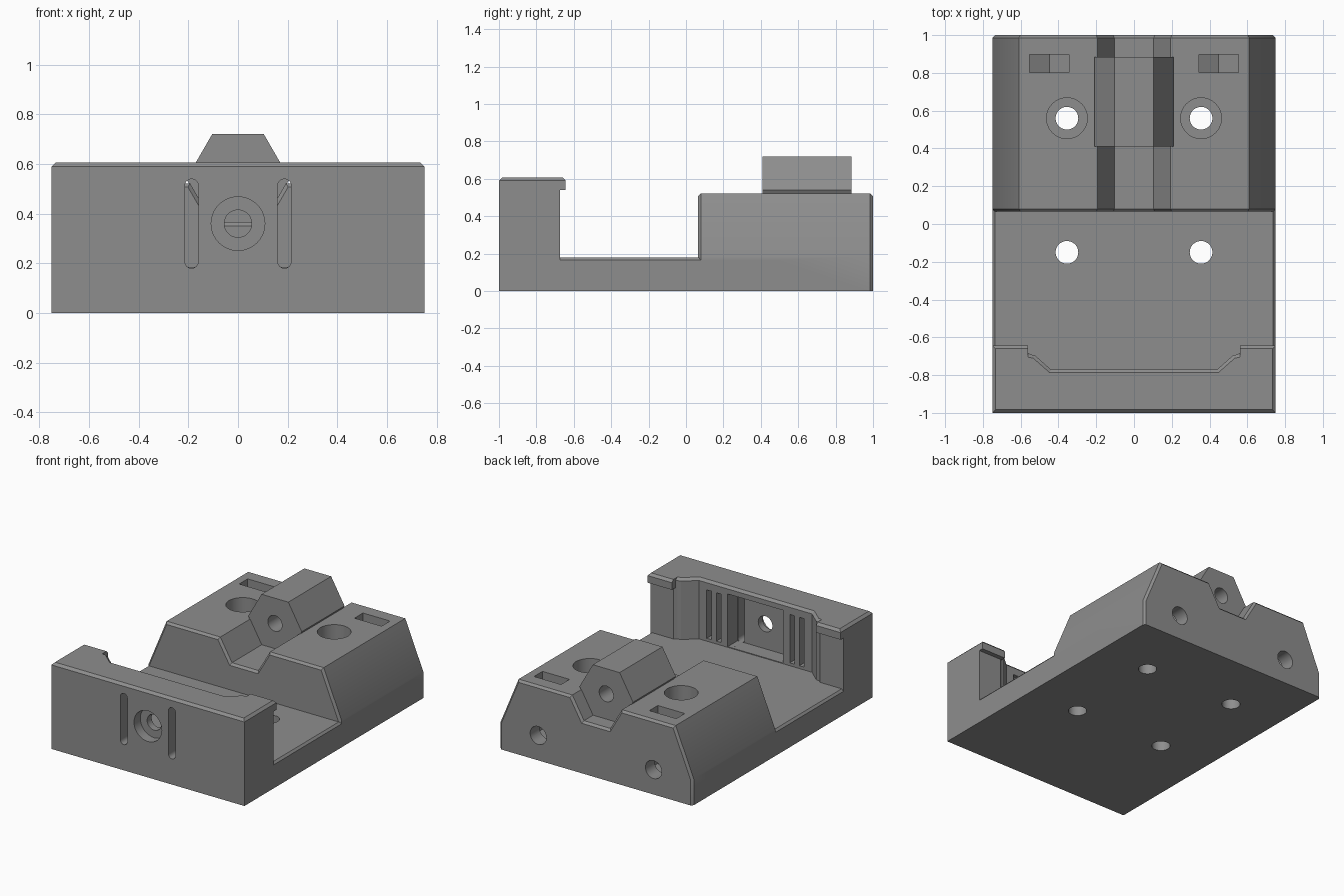
import bpy, bmesh, math
from mathutils import Vector

if "Cube" in bpy.data.objects:
    bpy.data.objects.remove(bpy.data.objects["Cube"])

grey = bpy.data.materials.new("mid_grey")
grey.diffuse_color = (0.27, 0.27, 0.27, 1)
grey.use_nodes = True
grey.node_tree.nodes["Principled BSDF"].inputs["Base Color"].default_value = grey.diffuse_color


def prism(name, pts, axis, a, b, bevel=None, width=0.015):
    """Extrude a closed 2D outline along an axis; chamfer edges chosen by a rule."""
    place = {'Y': lambda p, t: (p[0], t, p[1]),
             'Z': lambda p, t: (p[0], p[1], t)}[axis]
    bm = bmesh.new()
    low = [bm.verts.new(place(p, a)) for p in pts]
    high = [bm.verts.new(place(p, b)) for p in pts]
    n = len(pts)
    bm.faces.new(low)
    bm.faces.new(high)
    for i in range(n):
        j = (i + 1) % n
        bm.faces.new((low[i], low[j], high[j], high[i]))
    bmesh.ops.recalc_face_normals(bm, faces=bm.faces)
    if bevel:
        edges = [e for e in bm.edges if bevel(e.verts[0].co, e.verts[1].co)]
        bmesh.ops.bevel(bm, geom=edges, offset=width, segments=1,
                        profile=0.5, affect='EDGES')
        bmesh.ops.recalc_face_normals(bm, faces=bm.faces)
    me = bpy.data.meshes.new(name)
    bm.to_mesh(me)
    bm.free()
    me.materials.append(grey)
    ob = bpy.data.objects.new(name, me)
    bpy.context.collection.objects.link(ob)
    return ob


def box(name, x0, x1, y0, y1, z0, z1, **kw):
    return prism(name, [(x0, y0), (x1, y0), (x1, y1), (x0, y1)], 'Z', z0, z1, **kw)


def rod(name, u, v, r, axis, a, b, n=40):
    pts = [(u + r * math.cos(2 * math.pi * i / n), v + r * math.sin(2 * math.pi * i / n))
           for i in range(n)]
    return prism(name, pts, axis, a, b)


def combine(target, tool, op):
    mod = target.modifiers.new("bool", 'BOOLEAN')
    mod.operation, mod.object, mod.solver = op, tool, 'EXACT'
    bpy.context.view_layer.objects.active = target
    bpy.ops.object.modifier_apply(modifier=mod.name)
    bpy.data.objects.remove(tool)


def mirror_x(right):
    """Full outline from its right half, listed bottom to top."""
    return right + [(-x, y) for x, y in reversed(right)]


def same(i, value):
    return lambda p, q: abs(p[i] - value) < 1e-4 and abs(q[i] - value) < 1e-4


# Base plate with chamfered long edges
body = prism("body", mirror_x([(0.75, 0), (0.75, 0.165), (0.737, 0.18)]), 'Y', -0.9, 0.5)

# Rear block with hexagonal groove, chamfered front and back rims
def block_rim(p, q):
    on_end = same(1, 0.065)(p, q) or same(1, 1.0)(p, q)
    return on_end and max(p.z, q.z) > 0.01

block = prism("block", mirror_x([(0.75, 0), (0.75, 0.185), (0.61, 0.522),
                                 (0.193, 0.522), (0.1025, 0.366)]),
              'Y', 0.065, 1.0, bevel=block_rim)
combine(body, block, 'UNION')

# Hexagonal tongue seated in the groove
R = 0.208
tongue = prism("tongue", [(R * math.cos(i * math.pi / 3), 0.54 + R * math.sin(i * math.pi / 3))
                          for i in range(6)], 'Y', 0.41, 0.885)
combine(body, tongue, 'UNION')

# Front wall with a shallow recess on the inner side
wall_plan = mirror_x([(0.75, -1), (0.75, -0.675), (0.57, -0.675), (0.55, -0.69),
                      (0.525, -0.695), (0.44, -0.77)])
wall = prism("wall", wall_plan, 'Z', 0, 0.607, bevel=same(2, 0.607), width=0.017)
combine(body, wall, 'UNION')

# Overhanging lips at both ends of the wall
for s in (-1, 1):
    def lip_rim(p, q, s=s):
        return same(2, 0.607)(p, q) and (same(1, -0.643)(p, q) or same(0, s * 0.75)(p, q))
    x0, x1 = sorted((s * 0.56, s * 0.75))
    lip = box("lip", x0, x1, -0.9, -0.643, 0.54, 0.607, bevel=lip_rim, width=0.017)
    combine(body, lip, 'UNION')

cuts = []
# Pocket, screw hole and counterbore in the front wall
cuts.append(box("panel_pocket", -0.215, 0.215, -0.88, -0.70, 0.185, 0.555))
cuts.append(rod("wall_hole", 0, 0.36, 0.055, 'Y', -1.1, -0.7))
cuts.append(rod("wall_counterbore", 0, 0.36, 0.108, 'Y', -1.1, -0.93))
# Screw hole through the tongue
cuts.append(rod("tongue_hole", 0, 0.543, 0.055, 'Y', 0.3, 1.0))

for s in (-1, 1):
    # Rounded vertical slots through the wall
    arc = [(s * 0.187 + 0.027 * math.cos(a), 0.513 + 0.027 * math.sin(a))
           for a in [math.pi * i / 8 for i in range(9)]]
    arc += [(2 * s * 0.187 - x, 0.72 - z) for x, z in arc]
    cuts.append(prism("wall_slot", arc, 'Y', -1.1, -0.8))
    # Grooves beside the pocket
    for x in (0.285, 0.36):
        cuts.append(box("rib_groove", s * x - 0.018, s * x + 0.018, -0.83, -0.7, 0.2, 0.54))
    # Mounting holes and counterbores
    for y in (-0.15, 0.56):
        cuts.append(rod("mount_hole", s * 0.355, y, 0.06, 'Z', -0.1, 0.7))
    cuts.append(rod("mount_counterbore", s * 0.355, 0.56, 0.108, 'Z', 0.2, 0.7))
    # Back screw holes with nut pockets
    c = s * 0.448
    cuts.append(rod("back_hole", c, 0.175, 0.063, 'Y', 0.71, 1.1))
    cuts.append(prism("nut_pocket", [(c - 0.105, 0.6), (c - 0.105, 0.115), (c, 0.055),
                                     (c + 0.105, 0.115), (c + 0.105, 0.6)], 'Y', 0.803, 0.897))
for c in cuts:
    combine(body, c, 'DIFFERENCE')

body.name = "mount_body"
for o in bpy.context.selected_objects:
    o.select_set(False)
body.select_set(True)
bpy.context.view_layer.objects.active = body
bpy.ops.object.shade_smooth_by_angle(angle=math.radians(25))
